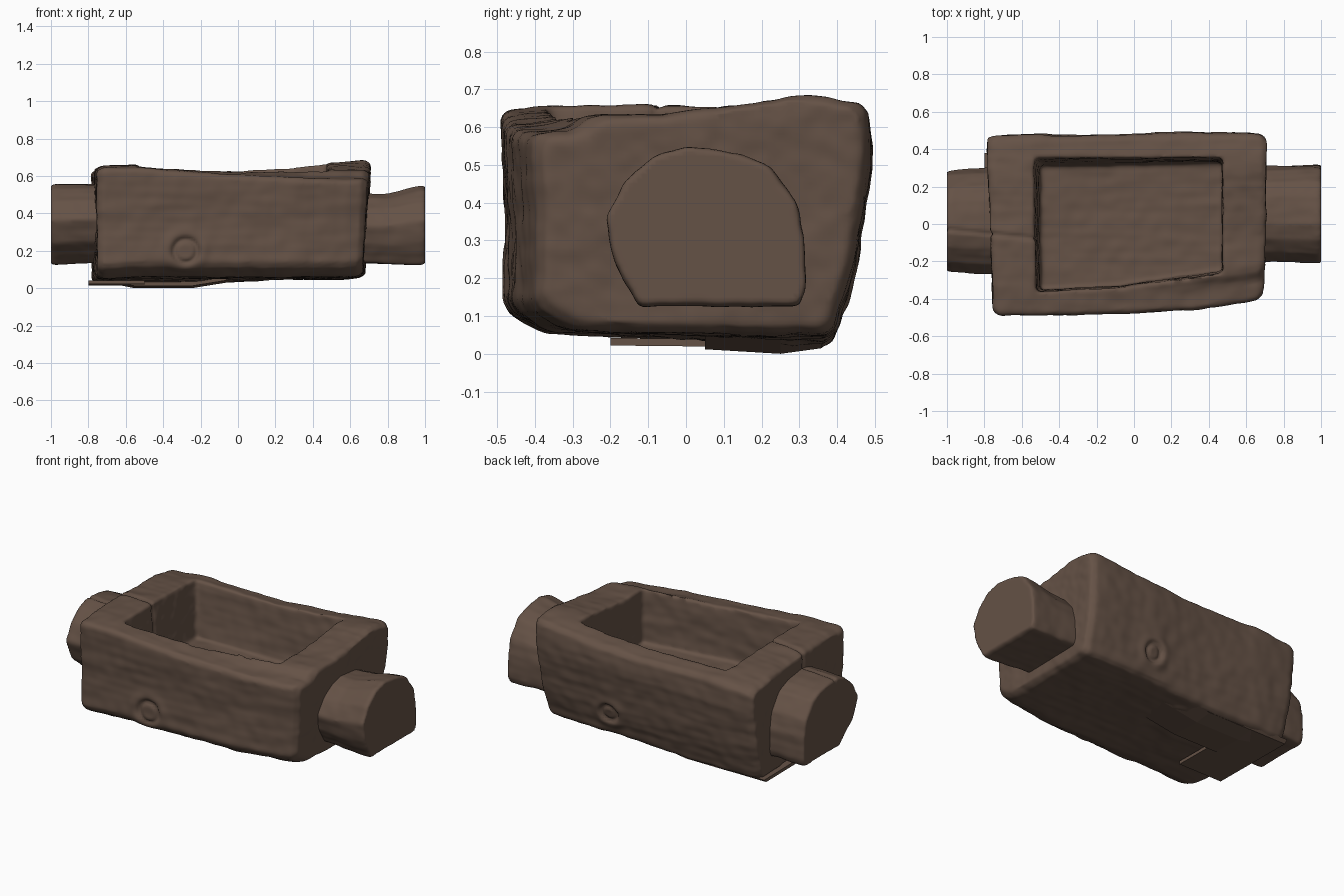
import bpy, bmesh, math
from mathutils import Vector, noise

cube = bpy.data.objects.get("Cube")
if cube:
    bpy.data.objects.remove(cube, do_unlink=True)

wood = bpy.data.materials.new("brown wood")
wood.use_nodes = True
WOOD = (0.13, 0.084, 0.061, 1)
wood.diffuse_color = WOOD
wood.node_tree.nodes["Principled BSDF"].inputs["Base Color"].default_value = WOOD

# Knots: centre on the surface and radius
KNOTS = [(Vector((-0.28, -0.47, 0.2)), 0.062),
         (Vector((0.22, 0.43, 0.2)), 0.05),
         (Vector((-0.15, 0.2, 0.02)), 0.05)]


def loft(name, rings):
    """Skin a row of equal rings and close both ends."""
    bm = bmesh.new()
    rows = [[bm.verts.new(p) for p in ring] for ring in rings]
    n = len(rows[0])
    for a, b in zip(rows, rows[1:]):
        for i in range(n):
            j = (i + 1) % n
            bm.faces.new((a[i], a[j], b[j], b[i]))
    bm.faces.new(rows[0])
    bm.faces.new(rows[-1])
    bmesh.ops.recalc_face_normals(bm, faces=bm.faces)
    me = bpy.data.meshes.new(name)
    bm.to_mesh(me)
    bm.free()
    obj = bpy.data.objects.new(name, me)
    bpy.context.collection.objects.link(obj)
    me.materials.append(wood)
    return obj


def chamfer(corners, cut):
    """Swap every corner of a loop for two points a short way along its edges."""
    out = []
    n = len(corners)
    for i, c in enumerate(corners):
        for other in (corners[i - 1], corners[(i + 1) % n]):
            out.append(c + (other - c).normalized() * cut)
    return out


def carve(obj, voxel, rough):
    """Remesh finely, soften, then push the surface into worn grain and knots."""
    rem = obj.modifiers.new("remesh", 'REMESH')
    rem.mode = 'VOXEL'
    rem.voxel_size = voxel
    soft = obj.modifiers.new("soften", 'SMOOTH')
    soft.factor = 0.5
    soft.iterations = 3
    deps = bpy.context.evaluated_depsgraph_get()
    me = bpy.data.meshes.new_from_object(obj.evaluated_get(deps))
    obj.modifiers.clear()
    obj.data = me
    me.name = obj.name
    me.materials.clear()
    me.materials.append(wood)
    moves = []
    for v in me.vertices:
        p = v.co
        d = noise.noise(p * 5) * 0.6
        d += noise.noise(p * 14) * 0.4
        d += noise.noise(Vector((p.x * 2.5, p.y * 24, p.z * 24))) * 0.3
        d *= rough
        for centre, r in KNOTS:
            gap = (p - centre).length
            if gap < 3 * r:
                d -= 0.016 * math.exp(-((gap - r) / 0.012) ** 2)
                d += 0.008 * math.exp(-((gap - 1.6 * r) / 0.03) ** 2)
        # drying crack over the right-hand rim and handle
        if p.x < -0.5 and p.z > 0.45:
            d -= 0.01 * math.exp(-((p.y + 0.06 + 0.1 * (p.x + 0.7)) / 0.01) ** 2)
        moves.append(p + v.normal * d)
    for v, p in zip(me.vertices, moves):
        p.x = max(-1, min(1, p.x))
        p.z = max(0, p.z)
        v.co = p
    me.shade_smooth()


# Trough body: x, front y, back y, bottom z, front lift, front, middle and back top z
STATIONS = [(-0.77, -0.47, 0.465, 0.04, 0.02, 0.625, 0.64, 0.615),
            (-0.735, -0.492, 0.48, 0.02, 0.03, 0.64, 0.655, 0.63),
            (-0.55, -0.492, 0.485, 0.015, 0.05, 0.645, 0.66, 0.645),
            (-0.3, -0.487, 0.48, 0.015, 0.05, 0.625, 0.64, 0.64),
            (0.0, -0.482, 0.485, 0.035, 0.025, 0.605, 0.625, 0.635),
            (0.3, -0.465, 0.495, 0.045, 0.015, 0.59, 0.63, 0.655),
            (0.6, -0.425, 0.49, 0.045, 0.015, 0.58, 0.635, 0.685),
            (0.67, -0.41, 0.485, 0.05, 0.015, 0.58, 0.635, 0.69),
            (0.7, -0.38, 0.465, 0.07, 0.015, 0.565, 0.62, 0.675)]
rings = []
for x, f, b, z, lift, tf, tm, tb in STATIONS:
    loop = [Vector((x, f + 0.11, z + lift)), Vector((x, b - 0.1, z)),
            Vector((x, b - 0.045, z + 0.18)), Vector((x, b, z + 0.47)),
            Vector((x, b - 0.01, tb - 0.03)), Vector((x, b - 0.18, tb)),
            Vector((x, -0.05, tm)), Vector((x, f + 0.17, tm)),
            Vector((x, f + 0.12, tf + 0.01)), Vector((x, f, tf)),
            Vector((x, f + 0.015, z + 0.31)), Vector((x, f + 0.01, z + lift + 0.06))]
    # the sawn ends are not quite square
    for p in loop:
        if x > 0.5:
            p.x += 0.05 * (p.z - 0.45) + 0.04 * min(0, p.y)
        elif x < -0.7:
            p.x -= 0.035 * p.y
    rings.append(chamfer(loop, 0.02))
body = loft("trough_body", rings)

# Hollow cut from the top, its back wall sloping most
FLOOR = [(-0.5, -0.35), (-0.1, -0.33), (0.47, -0.25), (0.47, 0.325), (-0.5, 0.31)]
MOUTH = [(-0.525, -0.365), (-0.1, -0.345), (0.475, -0.265), (0.475, 0.355), (-0.535, 0.355)]
hollow = loft("hollow_cutter", [
    [Vector((x, y, z)) for x, y in shape]
    for shape, z in ((FLOOR, 0.3), (MOUTH, 0.66), (MOUTH, 0.8))])
hollow.hide_render = True
cut = body.modifiers.new("hollow", 'BOOLEAN')
cut.operation = 'DIFFERENCE'
cut.solver = 'EXACT'
cut.object = hollow
carve(body, 0.012, 0.01)
bpy.data.objects.remove(hollow, do_unlink=True)

# Handles: flat underside, rounded top; width and height run from 0 to 1
OUTLINE = [(0.97, 0), (1, 0.1), (1, 0.42), (0.96, 0.66), (0.83, 0.88),
           (0.68, 0.96), (0.4, 1), (0.25, 0.94), (0.1, 0.78), (0, 0.55)]


def handle(name, undercut, sections):
    """Loft a handle whose lower front edge is trimmed away by undercut."""
    shape = OUTLINE + [(undercut * 0.27, 0.27), (undercut, 0)]
    rings = [[Vector((x, y0 + (y1 - y0) * u, z0 + (z1 - z0) * v)) for u, v in shape]
             for x, y0, y1, z0, z1 in sections]
    carve(loft(name, rings), 0.012, 0.008)


handle("left_handle", 0.17,
       [(0.6, -0.2, 0.31, 0.14, 0.5), (0.8, -0.205, 0.31, 0.13, 0.51),
        (0.98, -0.215, 0.315, 0.125, 0.55), (1.005, -0.21, 0.31, 0.14, 0.54)])
handle("right_handle", 0.34,
       [(-0.65, -0.28, 0.305, 0.14, 0.56), (-0.85, -0.27, 0.295, 0.135, 0.56),
        (-0.98, -0.26, 0.285, 0.125, 0.56), (-1.005, -0.25, 0.275, 0.135, 0.55)])

# Thin split sliver and low swell beneath the right end
loft("bottom_sliver", [
    [Vector((x, -0.2, 0.022)), Vector((x, 0.36, 0.016)),
     Vector((x, 0.38, 0.035)), Vector((x, -0.2, 0.042))]
    for x in (-0.8, -0.5)])
loft("bottom_swell", [
    [Vector((x, 0.05, z + 0.012)), Vector((x, 0.25, z)),
     Vector((x, 0.36, z + 0.015)), Vector((x, 0.3, 0.08)), Vector((x, 0.05, 0.08))]
    for x, z in ((-0.7, 0.03), (-0.55, 0.0), (-0.25, 0.0), (0.0, 0.04))])
